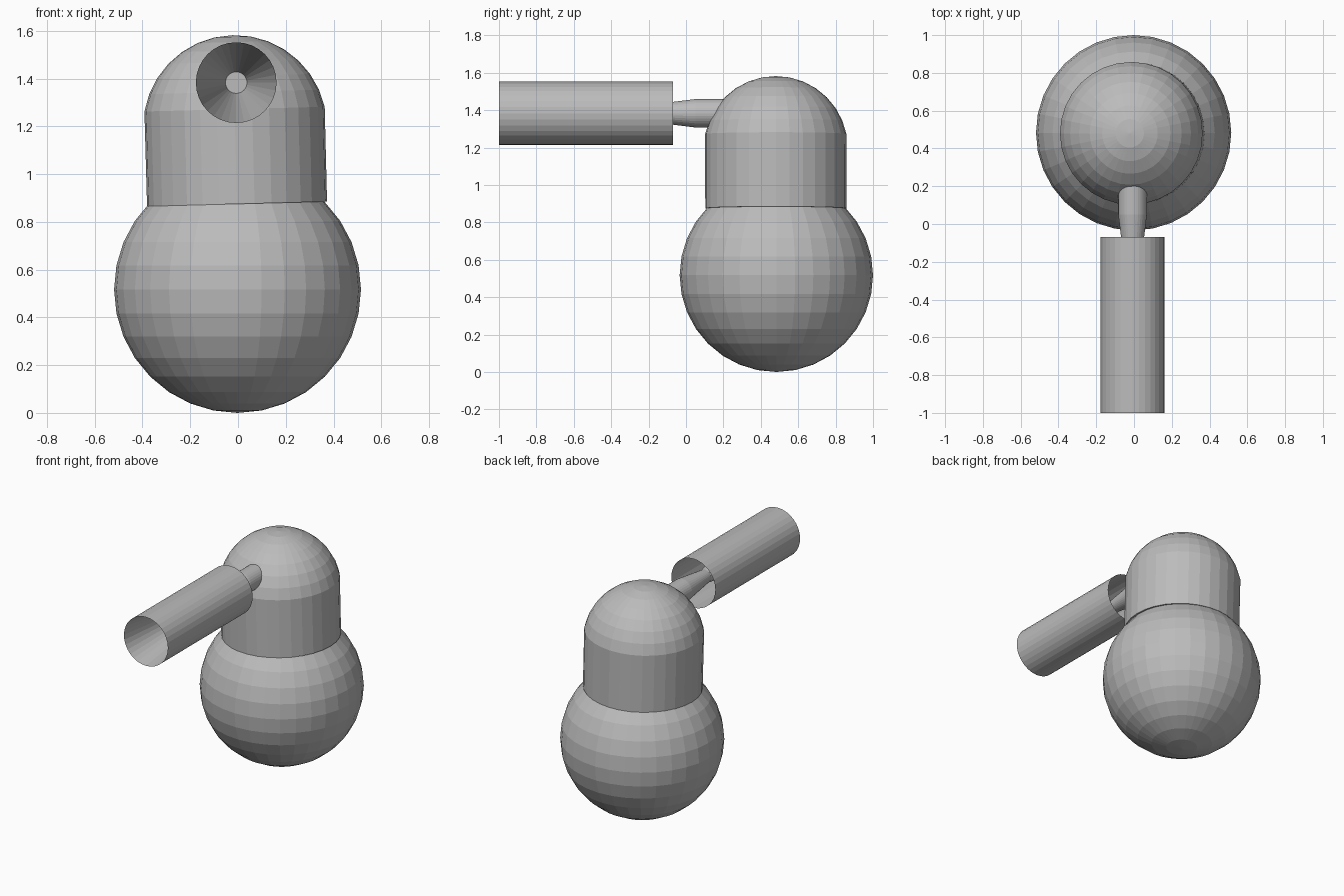
import bpy, bmesh, math
from mathutils import Matrix

if "Cube" in bpy.data.objects:
    bpy.data.objects.remove(bpy.data.objects["Cube"])

SIDES = 32

grey = bpy.data.materials.new("plain grey")
grey.diffuse_color = (0.5, 0.5, 0.5, 1)
grey.use_nodes = True
grey.node_tree.nodes["Principled BSDF"].inputs["Base Color"].default_value = grey.diffuse_color


def lathe(name, profile, matrix):
    """Revolve (radius, height) points around local z; radius 0 closes to a pole."""
    bm = bmesh.new()
    rings = []
    for r, h in profile:
        if r == 0:
            rings.append([bm.verts.new((0, 0, h))] * SIDES)
        else:
            rings.append([bm.verts.new((r * math.cos(a), r * math.sin(a), h))
                          for a in (2 * math.pi * i / SIDES for i in range(SIDES))])
    for low, high in zip(rings, rings[1:]):
        for i in range(SIDES):
            j = (i + 1) % SIDES
            bm.faces.new(list(dict.fromkeys((low[i], low[j], high[j], high[i]))))
    bmesh.ops.recalc_face_normals(bm, faces=bm.faces)
    mesh = bpy.data.meshes.new(name)
    bm.to_mesh(mesh)
    bm.free()
    mesh.materials.append(grey)
    obj = bpy.data.objects.new(name, mesh)
    obj.matrix_world = matrix
    bpy.context.collection.objects.link(obj)
    return obj


def arc(radius, centre, first, last):
    """Sphere profile in 16 rings, from ring index first to last (-8 to 8)."""
    return [(0 if abs(k) == 8 else radius * math.cos(k * math.pi / 16),
             centre + radius * math.sin(k * math.pi / 16)) for k in range(first, last + 1)]


# Round lower body
lathe("lower_body", arc(0.517, 0, -8, 8), Matrix.Translation((-0.002, 0.483, 0.517)))

# Domed head, leaning slightly to the left
lathe("domed_head", [(0, 0), (0.377, 0)] + arc(0.385, 0.322, 1, 8),
      Matrix.Translation((-0.004, 0.48, 0.875)) @ Matrix.Rotation(math.radians(-1.5), 4, 'Y'))

# Local z points forward (-y) for the barrel parts
forward = Matrix.Translation((-0.0075, 0, 1.383)) @ Matrix.Rotation(math.pi / 2, 4, 'X')

# Barrel: outer tube, with a funnel running back inside to a small end disc
lathe("barrel", [(0.169, 0.07), (0.169, 1.0), (0.045, 0.2), (0, 0.2)], forward)

# Tapered stem joining the head to the back of the funnel
lathe("barrel_stem", [(0, -0.3), (0.076, -0.3), (0.076, -0.05), (0.061, 0.07), (0.045, 0.199)],
      forward)
